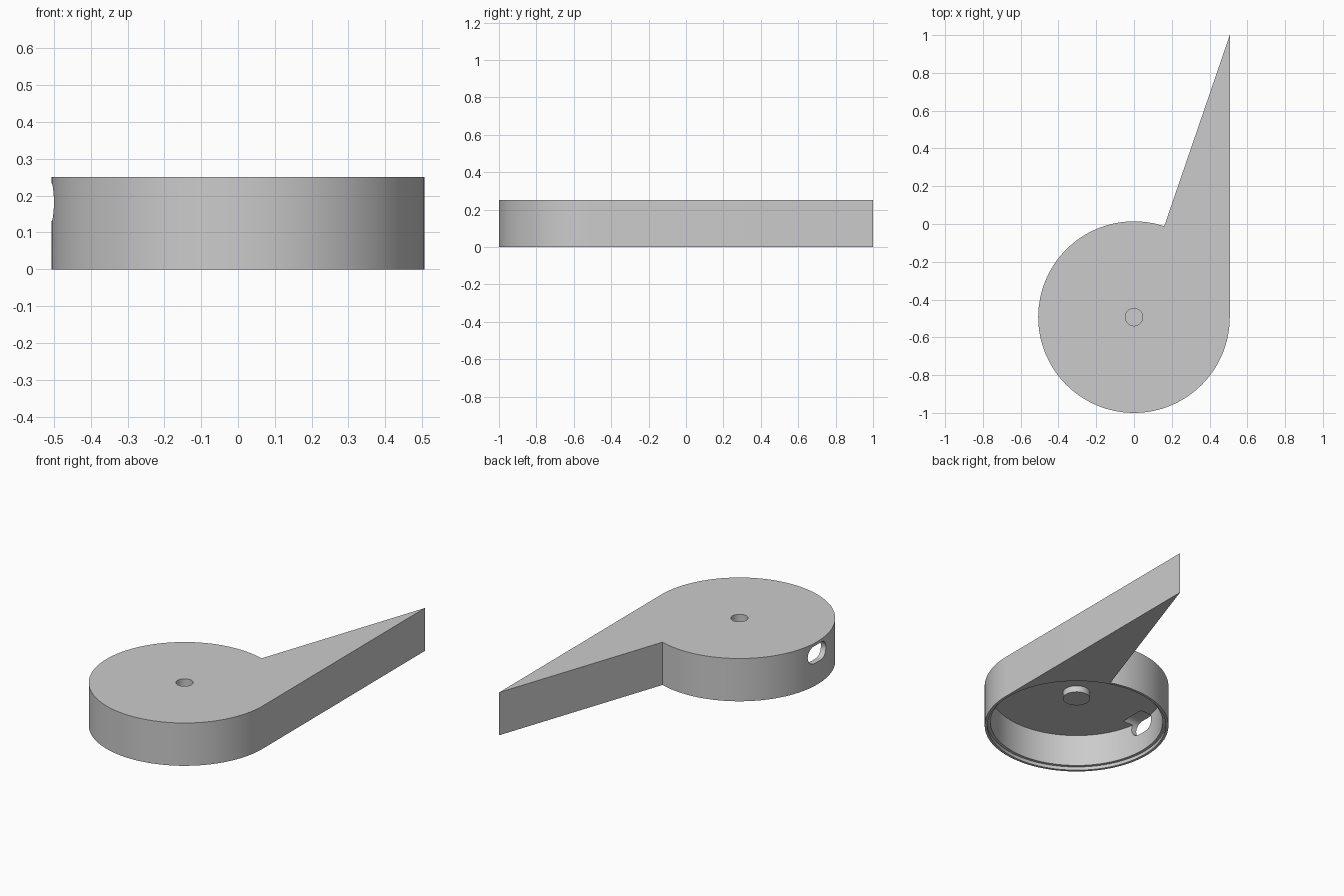
import bpy, bmesh, math
from mathutils import Matrix

if "Cube" in bpy.data.objects:
    bpy.data.objects.remove(bpy.data.objects["Cube"], do_unlink=True)

RADIUS, HEIGHT, CENTRE_Y, SEGMENTS = 0.507, 0.25, -0.493, 128

grey = bpy.data.materials.new("plain grey")
grey.use_nodes = True
colour = (0.6, 0.6, 0.6, 1)
grey.diffuse_color = colour
grey.node_tree.nodes["Principled BSDF"].inputs["Base Color"].default_value = colour


def add_object(name, bm):
    bmesh.ops.recalc_face_normals(bm, faces=bm.faces[:])
    mesh = bpy.data.meshes.new(name)
    bm.to_mesh(mesh)
    bm.free()
    mesh.materials.append(grey)
    obj = bpy.data.objects.new(name, mesh)
    bpy.context.collection.objects.link(obj)
    return obj


def prism(name, outline, depth, matrix=Matrix()):
    """Extrude a flat outline along z, then place it."""
    bm = bmesh.new()
    face = bm.faces.new([bm.verts.new((x, y, 0)) for x, y in outline])
    new = bmesh.ops.extrude_face_region(bm, geom=[face])["geom"]
    top = [v for v in new if isinstance(v, bmesh.types.BMVert)]
    bmesh.ops.translate(bm, verts=top, vec=(0, 0, depth))
    bm.transform(matrix)
    return add_object(name, bm)


def lathe(name, profile):
    """Revolve a radius/height profile about the hub axis."""
    bm = bmesh.new()
    verts = [bm.verts.new((r, 0, z)) for r, z in profile]
    edges = [bm.edges.new(pair) for pair in zip(verts, verts[1:])]
    bmesh.ops.spin(bm, geom=verts + edges, cent=(0, 0, 0), axis=(0, 0, 1),
                   angle=math.tau, steps=SEGMENTS, use_merge=True)
    bmesh.ops.remove_doubles(bm, verts=bm.verts[:], dist=1e-5)
    bm.transform(Matrix.Translation((0, CENTRE_Y, 0)))
    return add_object(name, bm)


def arc(cx, cy, radius, start, end, steps):
    angles = [math.radians(start + (end - start) * i / steps) for i in range(steps + 1)]
    return [(cx + radius * math.cos(a), cy + radius * math.sin(a)) for a in angles]


# Round body with a tapering tail along its straight side
outline = arc(0, CENTRE_Y, RADIUS, 71.6, 360, 104) + [(RADIUS, 1.0)]
body = prism("round_housing", outline, HEIGHT)

# Hollow underside: stepped rim, and a short boss left on the ceiling
hollow = lathe("underside_cutter", [
    (0, 0.172), (0.075, 0.172), (0.075, 0.21), (0.475, 0.21),
    (0.475, 0.02), (0.492, 0.02), (0.492, -0.05), (0, -0.05)])

# Blind hub hole from the top
hole = lathe("hub_hole_cutter", [(0, 0.19), (0.046, 0.19), (0.046, 0.3), (0, 0.3)])

# Rounded slot through the right wall
slot_outline = arc(0, 0.033, 0.051, 0, 180, 16) + arc(0, -0.033, 0.051, 180, 360, 16)
slot = prism("slot_cutter", slot_outline, 0.2,
             Matrix.Translation((-0.4, CENTRE_Y, 0.182)) @ Matrix.Rotation(-math.pi / 2, 4, "Y"))

bpy.context.view_layer.objects.active = body
for cutter in (hollow, hole, slot):
    mod = body.modifiers.new(cutter.name, "BOOLEAN")
    mod.operation, mod.solver, mod.object = "DIFFERENCE", "EXACT", cutter
    bpy.ops.object.modifier_apply(modifier=mod.name)
    bpy.data.objects.remove(cutter, do_unlink=True)

# Smooth curved walls, sharp rims
bpy.ops.object.select_all(action="DESELECT")
body.select_set(True)
bpy.ops.object.shade_smooth_by_angle(angle=math.radians(30))
